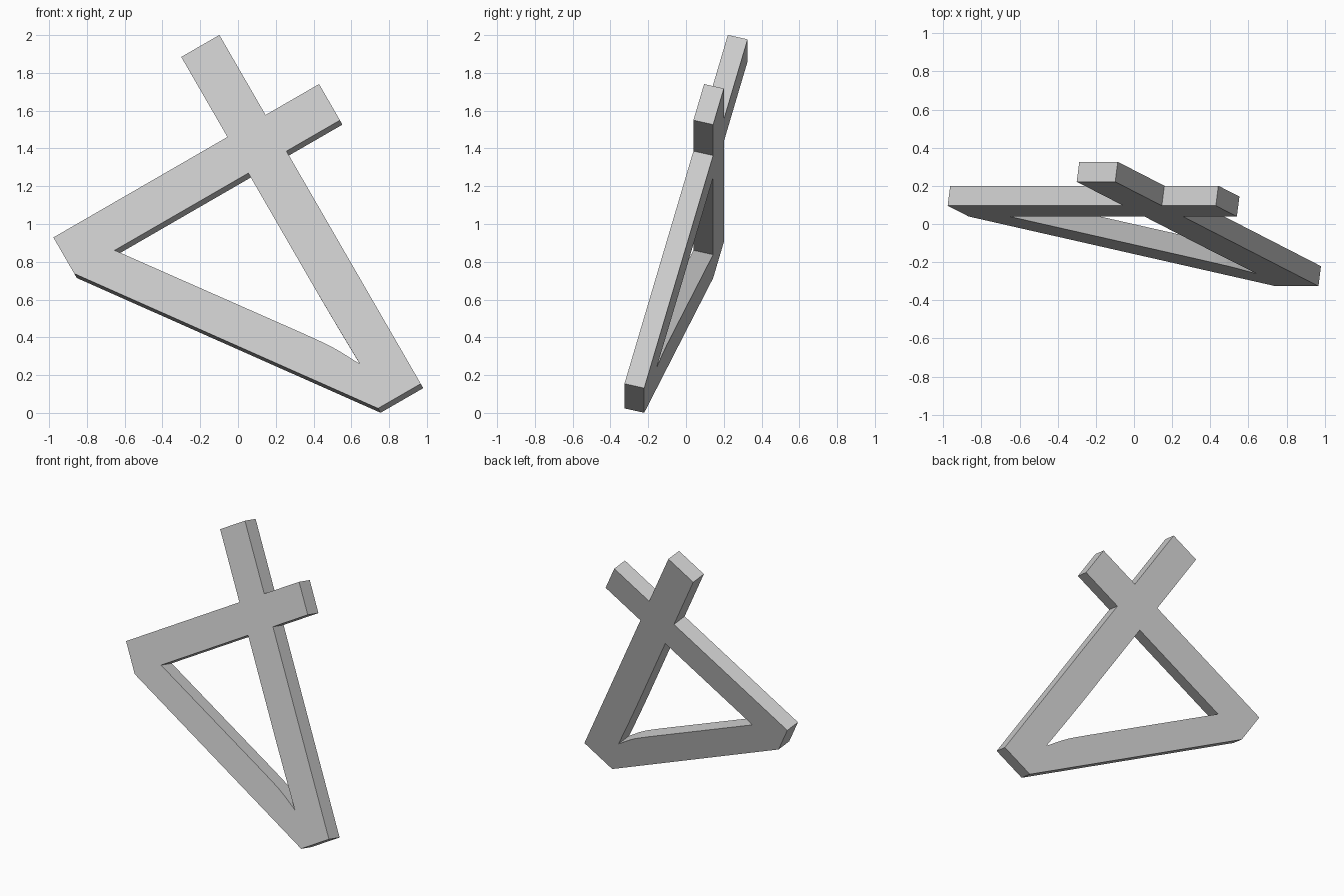
import bpy, math
from mathutils import Matrix, Vector

if "Cube" in bpy.data.objects:
    bpy.data.objects.remove(bpy.data.objects["Cube"])

LEAN = math.radians(14.4)    # plate leans backwards
ROLL = math.radians(30)      # plate is rolled in its own plane
THICK = 0.108

# Outline of the plate: crossed bars joined by a diagonal
outline = [(0.682, 1.782), (0.915, 1.782), (0.915, 1.293), (1.242, 1.293),
           (1.242, 1.072), (0.915, 1.072), (0.915, -0.35), (0.654, -0.35),
           (-0.382, 1.072), (-0.382, 1.293), (0.682, 1.293)]

# Triangular opening with a slightly bent lower tip
opening = [(0.682, 1.072), (-0.135, 1.072), (0.498, 0.207), (0.559, 0.122),
           (0.597, 0.067), (0.63, 0.012), (0.688, -0.098), (0.684, 0.137),
           (0.682, 0.358)]

curve = bpy.data.curves.new("crossed_bar_plate", 'CURVE')
curve.dimensions = '2D'
curve.fill_mode = 'BOTH'
curve.extrude = THICK / 2
for loop in (outline, opening):
    spline = curve.splines.new('POLY')
    spline.points.add(len(loop) - 1)
    for point, (u, w) in zip(spline.points, loop):
        point.co = (u, w / math.cos(LEAN), 0, 1)
    spline.use_cyclic_u = True

plate = bpy.data.objects.new("crossed_bar_plate", curve)
bpy.context.collection.objects.link(plate)

# Stand the plate up: front face towards -y, rolled and leaning back
s, c = math.sin(LEAN), math.cos(LEAN)
sr, cr = math.sin(ROLL), math.cos(ROLL)
across = Vector((cr, 0, sr))
up = Vector((-sr * c, s, cr * c))
normal = across.cross(up)
turn = Matrix((across, up, normal)).transposed().to_4x4()
origin = Vector((0, -0.236, 0)) - normal * THICK / 2
plate.matrix_world = Matrix.Translation(origin) @ turn

# Turn the curve into a flat-shaded mesh
bpy.context.view_layer.objects.active = plate
plate.select_set(True)
bpy.ops.object.convert(target='MESH')
bpy.ops.object.shade_flat()
